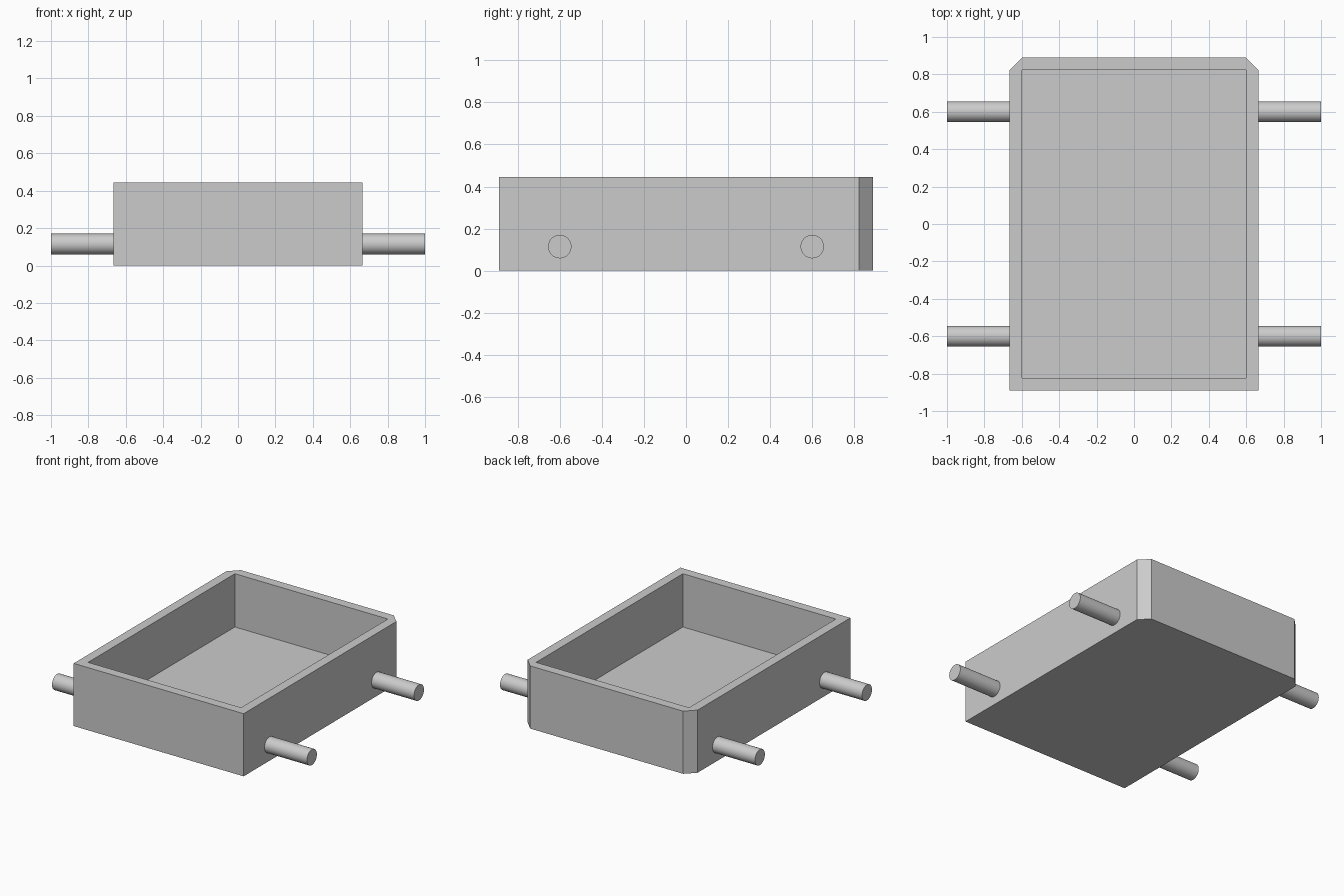
import bpy, bmesh, math

default = bpy.data.objects.get("Cube")
if default:
    bpy.data.objects.remove(default, do_unlink=True)

HALF_X, HALF_Y, HEIGHT = 0.6667, 0.8889, 0.4444
WALL = 0.0667
PEG_RADIUS, PEG_Y, PEG_Z = 0.0556, 0.6, 0.1145

grey = bpy.data.materials.new("light_grey")
grey.use_nodes = True
grey.diffuse_color = (0.6, 0.6, 0.6, 1)
grey.node_tree.nodes["Principled BSDF"].inputs["Base Color"].default_value = (0.6, 0.6, 0.6, 1)


# Open tray: a block with bevelled back corners and a recessed top
def build_tray():
    bm = bmesh.new()
    bmesh.ops.create_cube(bm, size=1)
    for v in bm.verts:
        v.co = (v.co.x * 2 * HALF_X, v.co.y * 2 * HALF_Y, (v.co.z + 0.5) * HEIGHT)
    back_edges = [e for e in bm.edges if all(v.co.y > 0 for v in e.verts)
                  and abs(e.verts[0].co.z - e.verts[1].co.z) > 0.1]
    bmesh.ops.bevel(bm, geom=back_edges, offset=WALL, offset_type='OFFSET',
                    segments=1, affect='EDGES')
    mesh = bpy.data.meshes.new("tray")
    bm.to_mesh(mesh)
    bm.free()
    tray = bpy.data.objects.new("tray", mesh)
    bpy.context.collection.objects.link(tray)
    mesh.materials.append(grey)
    return tray


# Rectangular cutter that hollows the tray, leaving a floor
def hollow(tray):
    depth = HEIGHT
    bpy.ops.mesh.primitive_cube_add(size=1, location=(0, 0, WALL + depth / 2))
    cutter = bpy.context.object
    cutter.name = "tray_cutter"
    cutter.scale = (2 * (HALF_X - WALL), 2 * (HALF_Y - WALL), depth)
    cutter.data.materials.append(grey)
    cutter.hide_render = True
    cut = tray.modifiers.new("hollow", 'BOOLEAN')
    cut.operation = 'DIFFERENCE'
    cut.solver = 'EXACT'
    cut.object = cutter
    # Bake the cut, then discard the cutter
    bpy.context.view_layer.objects.active = tray
    bpy.ops.object.modifier_apply(modifier=cut.name)
    bpy.data.objects.remove(cutter, do_unlink=True)


# Round axle peg running from inside the side wall to the outer end
def add_peg(name, side, y):
    inner = HALF_X - WALL / 2
    bpy.ops.mesh.primitive_cylinder_add(
        vertices=48, radius=PEG_RADIUS, depth=1 - inner,
        location=(side * (1 + inner) / 2, y, PEG_Z), rotation=(0, math.pi / 2, 0))
    peg = bpy.context.object
    peg.name = name
    peg.data.materials.append(grey)
    bpy.ops.object.shade_smooth_by_angle(angle=math.radians(30))


hollow(build_tray())
for side, side_name in ((1, "left"), (-1, "right")):
    for y, end_name in ((-PEG_Y, "front"), (PEG_Y, "back")):
        add_peg(f"{end_name}_{side_name}_axle_peg", side, y)
